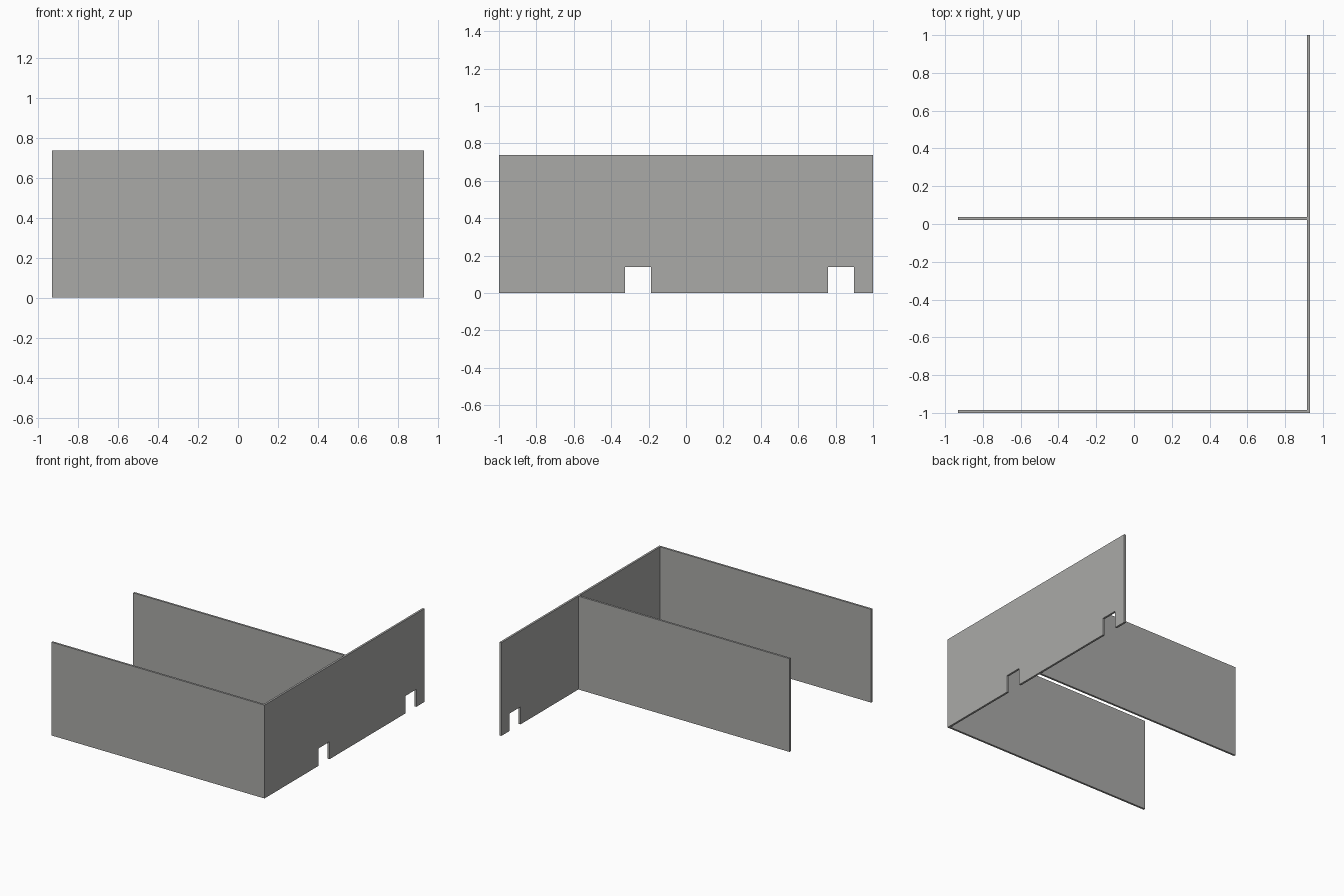
import bpy, bmesh

if "Cube" in bpy.data.objects:
    bpy.data.objects.remove(bpy.data.objects["Cube"])

H = 0.738          # wall height
T = 0.016          # wall thickness
X = 0.932          # half width
NOTCH_H = 0.138

mat = bpy.data.materials.new("warm grey")
mat.diffuse_color = (0.40, 0.40, 0.39, 1)
mat.use_nodes = True
mat.node_tree.nodes["Principled BSDF"].inputs["Base Color"].default_value = mat.diffuse_color


def panel(name, outline, offset):
    """Extrude an outline of 3D points along offset into a closed panel."""
    bm = bmesh.new()
    face = bm.faces.new([bm.verts.new(p) for p in outline])
    new = bmesh.ops.extrude_face_region(bm, geom=[face], use_keep_orig=True)["geom"]
    bmesh.ops.translate(bm, vec=offset, verts=[g for g in new if isinstance(g, bmesh.types.BMVert)])
    bmesh.ops.recalc_face_normals(bm, faces=bm.faces)
    mesh = bpy.data.meshes.new(name)
    bm.to_mesh(mesh)
    bm.free()
    mesh.materials.append(mat)
    bpy.context.collection.objects.link(bpy.data.objects.new(name, mesh))


# Long side wall with two notches along its bottom edge
profile = [(-1, 0)]
for y0, y1 in ((-0.326, -0.188), (0.76, 0.898)):
    profile += [(y0, 0), (y0, NOTCH_H), (y1, NOTCH_H), (y1, 0)]
profile += [(1, 0), (1, H), (-1, H)]
panel("notched_side_wall", [(X - T, y, z) for y, z in profile], (T, 0, 0))

# Two parallel walls butting against the side wall
for name, y in (("front_wall", -1), ("middle_wall", 0.021)):
    panel(name, [(-X, y, 0), (X - T, y, 0), (X - T, y, H), (-X, y, H)], (0, T, 0))
